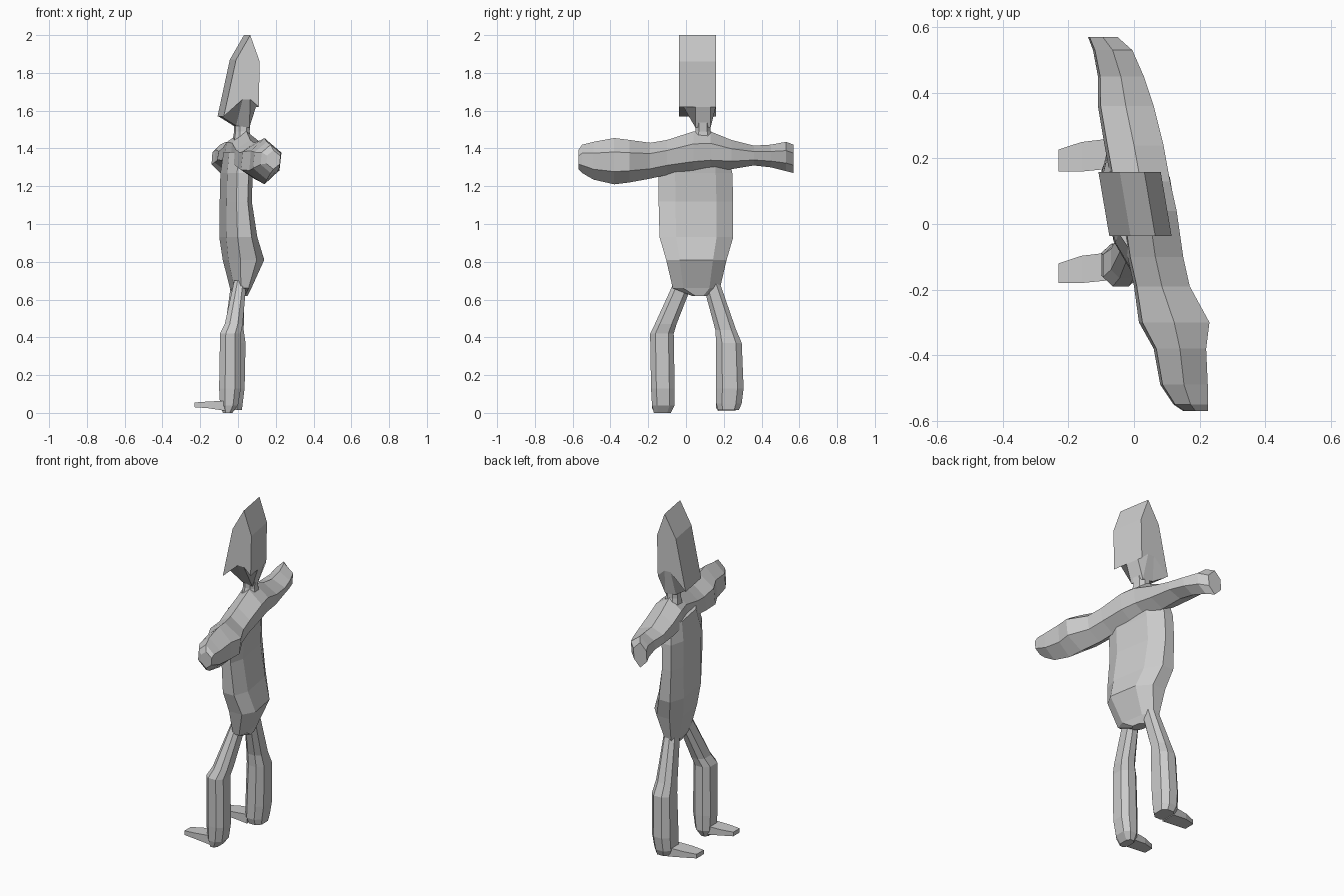
import bpy, bmesh


def loft(name, rings):
    """Skin a list of equal-length point rings and cap both ends."""
    bm = bmesh.new()
    loops = [[bm.verts.new(p) for p in ring] for ring in rings]
    n = len(loops[0])
    for a, b in zip(loops, loops[1:]):
        for i in range(n):
            j = (i + 1) % n
            bm.faces.new((a[i], a[j], b[j], b[i]))
    bm.faces.new(loops[0][::-1])
    bm.faces.new(loops[-1])
    bmesh.ops.recalc_face_normals(bm, faces=bm.faces)
    mesh = bpy.data.meshes.new(name)
    bm.to_mesh(mesh)
    bm.free()
    obj = bpy.data.objects.new(name, mesh)
    bpy.context.collection.objects.link(obj)
    return obj


OCT = [(1, .55), (.45, 1), (-.45, 1), (-1, .55), (-1, -.55), (-.45, -1), (.45, -1), (1, -.55)]
HEX = [(0, 1), (1, .4), (.9, -.45), (0, -1), (-1, -.4), (-.9, .45)]


def fit(shape, a0, a1, b0, b1):
    """Scale a unit section to the given bounds."""
    return [((a0 + a1) / 2 + u * (a1 - a0) / 2, (b0 + b1) / 2 + v * (b1 - b0) / 2) for u, v in shape]


def twist(x, y):
    """The body is turned slightly, so x slides with y."""
    return x - 0.17 * (y - 0.05)


def upright(name, sections, shape=OCT, turn=True):
    return loft(name, [[(twist(x, y) if turn else x, y, z) for x, y in fit(shape, *b)]
                       for z, *b in sections])


# Torso: z, x range, y range
upright("torso", [
    (0.62, -0.01, 0.05, 0.03, 0.11),
    (0.66, -0.03, 0.06, -0.07, 0.18),
    (0.81, -0.065, 0.125, -0.105, 0.215),
    (0.93, -0.08, 0.085, -0.14, 0.25),
    (1.12, -0.078, 0.055, -0.145, 0.25),
    (1.27, -0.075, 0.06, -0.145, 0.245),
    (1.38, -0.06, 0.07, -0.10, 0.22),
])

# Shoulders, arms and hands as one span: y, x range, z range
arms = [
    (-0.57, 0.15, 0.225, 1.29, 1.39), (-0.55, 0.12, 0.225, 1.27, 1.42),
    (-0.49, 0.08, 0.225, 1.235, 1.435), (-0.38, 0.06, 0.22, 1.21, 1.455),
    (-0.30, 0.015, 0.23, 1.22, 1.445), (-0.19, 0.00, 0.17, 1.24, 1.43),
    (-0.10, -0.02, 0.15, 1.26, 1.445), (0.04, -0.04, 0.13, 1.27, 1.49),
    (0.13, -0.07, 0.11, 1.28, 1.49), (0.24, -0.09, 0.09, 1.29, 1.445),
    (0.36, -0.11, 0.06, 1.31, 1.415), (0.45, -0.11, 0.03, 1.30, 1.42),
    (0.53, -0.125, -0.005, 1.28, 1.435), (0.57, -0.14, -0.05, 1.27, 1.42),
]
loft("arms", [[(x, y, z) for x, z in fit(HEX, *b)] for y, *b in arms])

# Neck
upright("neck", [(1.42, -0.02, 0.075, 0.03, 0.15), (1.49, -0.01, 0.065, 0.05, 0.13),
                 (1.56, -0.01, 0.07, 0.05, 0.13)])


# Head: side profile swept across y, the jaw narrowing to the neck
def head_ring(y, jaw):
    lower = [(0.06, 1.51), (-0.01, 1.52)] if jaw else [(0.05, 1.66), (0.01, 1.66)]
    profile = [(0.05, 2.0), (0.10, 1.86), (0.095, 1.62)] + lower + [(-0.09, 1.57), (-0.025, 1.87)]
    return [(twist(x, y), y, z) for x, z in profile]


loft("head", [head_ring(-0.037, False), head_ring(0.05, True),
              head_ring(0.13, True), head_ring(0.158, False)])

# Legs: z, x range, y range
upright("near_leg", [
    (0.00, -0.08, -0.03, -0.17, -0.08), (0.04, -0.095, 0.00, -0.18, -0.06),
    (0.13, -0.10, 0.015, -0.185, -0.06), (0.42, -0.095, 0.015, -0.19, -0.065),
    (0.47, -0.07, 0.025, -0.165, -0.05), (0.70, -0.02, 0.045, -0.06, 0.04),
], turn=False)
upright("far_leg", [
    (0.015, -0.07, 0.02, 0.17, 0.28), (0.05, -0.085, 0.025, 0.16, 0.295),
    (0.13, -0.085, 0.035, 0.16, 0.305), (0.37, -0.075, 0.04, 0.16, 0.295),
    (0.44, -0.07, 0.03, 0.155, 0.265), (0.70, -0.035, 0.035, 0.085, 0.175),
], turn=False)

# Feet pointing along -x: wedge narrowing to the toes
for name, y0, y1 in (("near_foot", -0.18, -0.085), ("far_foot", 0.16, 0.262)):
    rings = []
    for x, a, b, low, high in ((-0.23, 0, -0.035, 0.03, 0.055), (-0.16, 0, -0.012, 0.025, 0.06),
                               (-0.06, 0.01, 0, 0.01, 0.065)):
        rings.append([(x, y0 + a, low), (x, y1 + b, low), (x, y1 + b, high), (x, y0 + a, high)])
    loft(name, rings)
